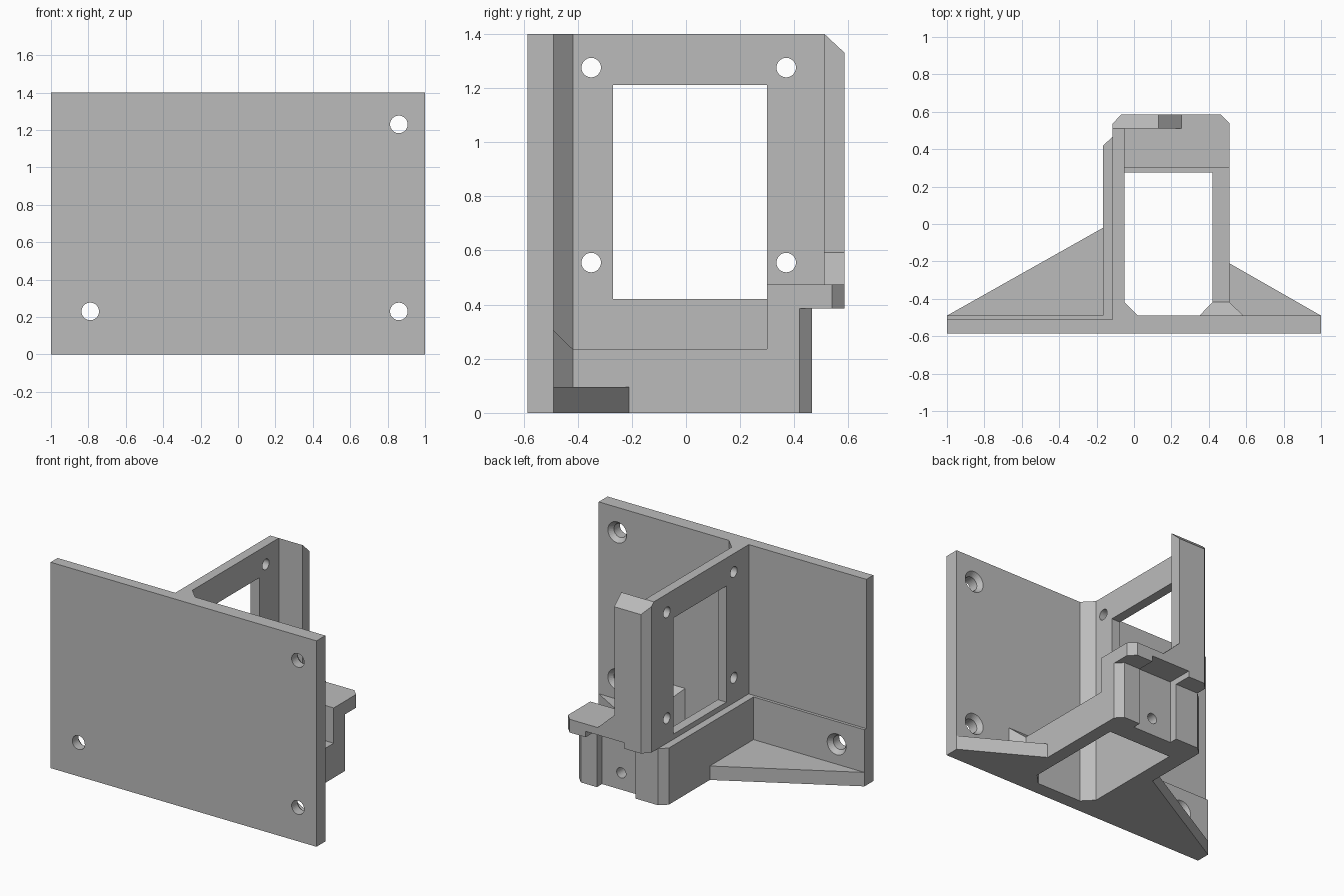
import bpy, bmesh
from math import pi
from mathutils import Matrix, Vector

old = bpy.data.objects.get("Cube")
if old:
    bpy.data.objects.remove(old)

grey = bpy.data.materials.new("plain grey")
grey.use_nodes = True
COLOUR = (0.5, 0.5, 0.5, 1)
grey.diffuse_color = COLOUR
grey.node_tree.nodes["Principled BSDF"].inputs["Base Color"].default_value = COLOUR

# Maps (profile u, profile v, depth) to x, y, z for each extrusion axis
AXES = {"x": lambda u, v, d: (d, u, v),
        "y": lambda u, v, d: (u, d, v),
        "z": lambda u, v, d: (u, v, d)}


def finish(name, bm):
    bmesh.ops.recalc_face_normals(bm, faces=bm.faces)
    mesh = bpy.data.meshes.new(name)
    bm.to_mesh(mesh)
    bm.free()
    mesh.materials.append(grey)
    obj = bpy.data.objects.new(name, mesh)
    bpy.context.collection.objects.link(obj)
    return obj


def prism(name, axis, profile, lo, hi):
    bm = bmesh.new()
    face = bm.faces.new([bm.verts.new(AXES[axis](u, v, lo)) for u, v in profile])
    ext = bmesh.ops.extrude_face_region(bm, geom=[face])
    shift = Vector(AXES[axis](0, 0, hi - lo))
    bmesh.ops.translate(bm, vec=shift,
                        verts=[g for g in ext["geom"] if isinstance(g, bmesh.types.BMVert)])
    return finish(name, bm)


def box(name, x, y, z):
    return prism(name, "z", [(x[0], y[0]), (x[1], y[0]), (x[1], y[1]), (x[0], y[1])], *z)


def drill(axis, centre, depth, r1, r2):
    """Round cutter along x or y; r1 is the radius at the low end."""
    bm = bmesh.new()
    turn = Matrix.Rotation(pi / 2, 4, "Y") if axis == "x" else Matrix.Rotation(-pi / 2, 4, "X")
    bmesh.ops.create_cone(bm, cap_ends=True, segments=32, radius1=r1, radius2=r2,
                          depth=depth, matrix=Matrix.Translation(centre) @ turn)
    return finish("drill", bm)


def cut(cutter, *targets):
    for obj in targets:
        mod = obj.modifiers.new("cut", "BOOLEAN")
        mod.operation, mod.solver, mod.object = "DIFFERENCE", "EXACT", cutter
        bpy.context.view_layer.objects.active = obj
        bpy.ops.object.modifier_apply(modifier=mod.name)
    bpy.data.objects.remove(cutter)


FRONT, BACK, TOP = -0.585, -0.49, 1.4
SILL, LEDGE, SHELF = 0.235, 0.385, 0.475

# Mounting plate, thinner above the ledge on one side, with countersunk holes
plate = box("mounting_plate", (-1, 1), (FRONT, BACK), (0, TOP))
cut(box("rebate", (-1.1, -0.115), (-0.51, -0.4), (LEDGE, 1.5)), plate)
for x, z in [(0.86, 1.23), (0.86, 0.23), (-0.79, 0.23)]:
    cut(drill("y", (x, -0.54, z), 0.3, 0.047, 0.047), plate)
    cut(drill("y", (x, BACK - 0.015, z), 0.04, 0.044, 0.075), plate)

# Upright wall with window and screw holes
wall = box("upright_wall", (-0.115, -0.05), (BACK, 0.51), (LEDGE, TOP))
cut(box("window", (-0.3, 0.1), (-0.27, 0.3), (0.42, 1.21)), wall)
for y in (-0.35, 0.37):
    for z in (0.555, 1.275):
        cut(drill("x", (-0.08, y, z), 0.3, 0.036, 0.036), wall)
prism("wall_fillet", "z", [(-0.05, BACK), (0.02, BACK), (-0.05, -0.418)], 0, TOP)

# Lower frame, open in the middle
frame = prism("lower_frame", "z", [
    (-0.165, BACK), (-0.05, BACK), (-0.05, 0.275), (0.42, 0.275), (0.42, -0.418),
    (0.35, BACK), (0.585, BACK), (0.51, -0.418), (0.51, 0.42), (0.465, 0.465),
    (-0.115, 0.465), (-0.165, 0.42)], 0, SILL)
upper = prism("upper_frame", "z", [
    (-0.165, BACK), (-0.05, BACK), (-0.05, 0.3), (0.51, 0.3), (0.51, 0.42),
    (0.465, 0.465), (-0.115, 0.465), (-0.165, 0.42)], SILL, LEDGE)

# Sloped gusset joining the low side wall to the plate
bm = bmesh.new()
for p in [(0.42, -0.418, SILL), (0.51, -0.418, SILL)] + [
        (x, BACK, z) for x in (0.35, 0.585) for z in (SILL, 0.305)]:
    bm.verts.new(p)
bmesh.ops.convex_hull(bm, input=bm.verts)
finish("side_gusset", bm)

# Overhanging rear shelf
shelf = prism("rear_shelf", "z", [
    (-0.05, 0.3), (0.51, 0.3), (0.51, 0.54), (0.465, 0.585), (-0.07, 0.585),
    (-0.115, 0.535), (-0.115, 0.51), (-0.05, 0.51)], LEDGE, SHELF)

# Rear slot running up into the shelf, and its screw hole
cut(box("slot", (0.055, 0.345), (0.41, 0.7), (-0.1, 0.425)), frame, upper, shelf)
cut(drill("y", (0.2, 0.35, 0.115), 0.4, 0.035, 0.035), frame)

# Rear post with bevelled top and a small brace at its foot
post = prism("rear_post", "z", [(-0.115, 0.51), (0.13, 0.51), (0.13, 0.585),
                                (-0.07, 0.585), (-0.115, 0.535)], SHELF, TOP)
cut(prism("bevel", "x", [(0.51, TOP), (0.61, TOP - 0.093), (0.61, 1.5), (0.51, 1.5)],
          -0.3, 0.3), post)
prism("post_brace", "y", [(0.13, SHELF), (0.255, SHELF), (0.13, 0.592)], 0.51, 0.585)

# Triangular feet on both sides
prism("right_foot", "z", [(-1, BACK), (-0.165, BACK), (-0.165, -0.02)], 0, 0.095)
prism("left_foot", "z", [(1, BACK), (0.51, BACK), (0.51, -0.21)], 0, 0.095)
